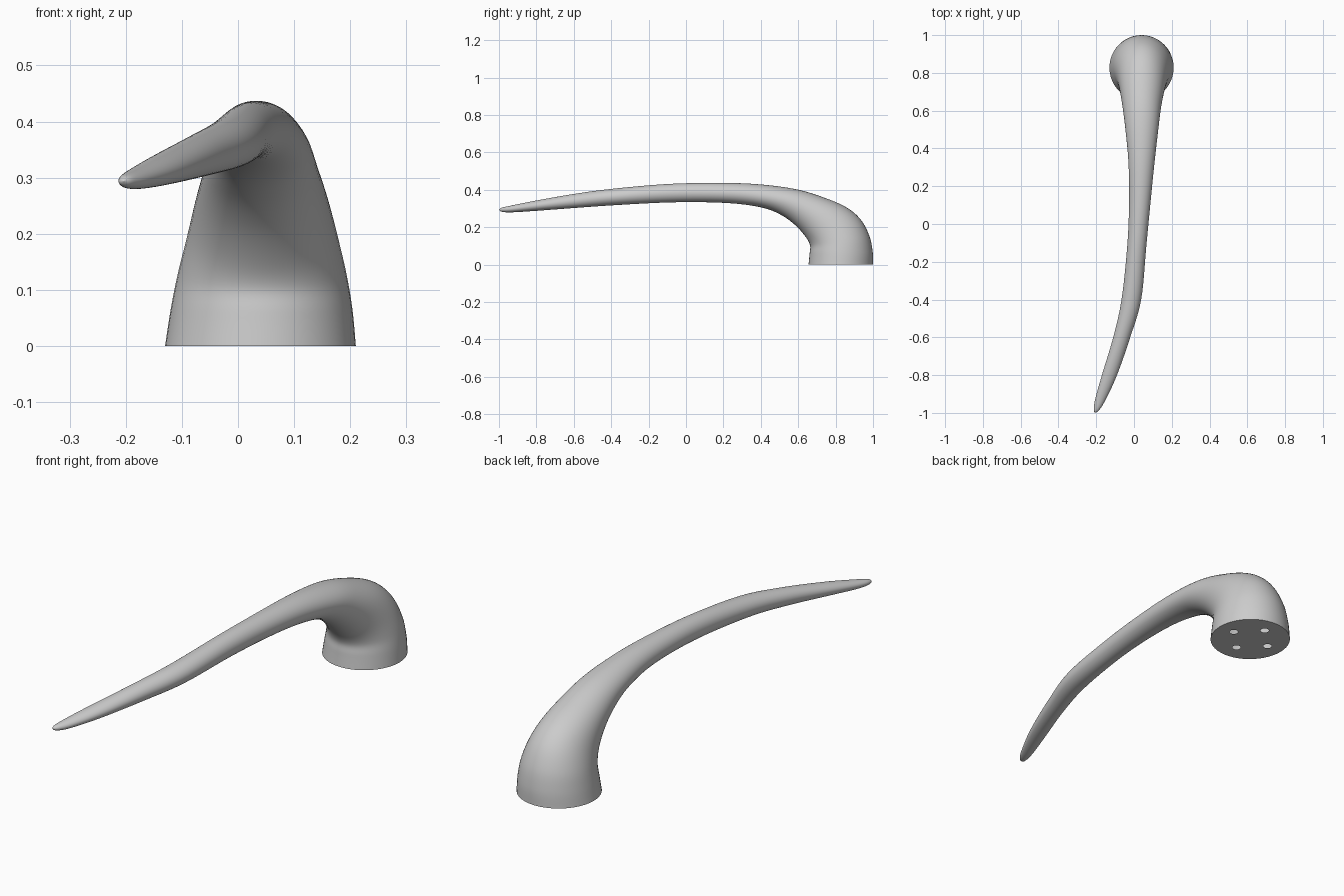
import bpy
import bmesh
import math
from mathutils import Vector

SIDES = 48      # points around each cross-section
STEPS = 6       # rings between neighbouring stations
BASE_CENTRE = Vector((0.04, 0.83, 0.0))

cube = bpy.data.objects.get("Cube")
if cube:
    bpy.data.objects.remove(cube, do_unlink=True)


def make_material(name, colour):
    material = bpy.data.materials.new(name)
    material.use_nodes = True
    material.diffuse_color = colour
    material.node_tree.nodes["Principled BSDF"].inputs["Base Color"].default_value = colour
    return material


def spline(a, b, c, d, t):
    """Smooth interpolation from b to c, guided by a and d."""
    return [0.5 * (2 * q + (r - p) * t + (2 * p - 5 * q + 4 * r - s) * t * t
                   + (3 * q - p - 3 * r + s) * t ** 3)
            for p, q, r, s in zip(a, b, c, d)]


def add_loop(bm, points):
    """Closed ring of vertices, with the edges between them."""
    ring = [bm.verts.new(p) for p in points]
    edges = [bm.edges.new((v, ring[(i + 1) % len(ring)])) for i, v in enumerate(ring)]
    return ring, edges


def section(station):
    """Elliptical ring from outer y z, inner y z, right x and left x."""
    outer_y, outer_z, inner_y, inner_z, right, left = station
    outer = Vector(((left + right) / 2, outer_y, outer_z))
    inner = Vector(((left + right) / 2, inner_y, inner_z))
    centre, rise = (outer + inner) / 2, (outer - inner) / 2
    across = Vector(((left - right) / 2, 0, 0))
    angles = [math.tau * i / SIDES for i in range(SIDES)]
    return [centre + rise * math.cos(a) + across * math.sin(a) for a in angles]


# Stations along the handle, from the round foot to the thin tip
stations = [
    (1.0, 0, .655, 0, -.13, .21),
    (.998, .07, .661, .06, -.12, .204),
    (.98, .155, .663, .105, -.107, .193),
    (.935, .24, .635, .155, -.09, .177),
    (.86, .305, .58, .215, -.075, .16),
    (.74, .358, .51, .265, -.06, .143),
    (.58, .405, .42, .302, -.045, .128),
    (.36, .432, .28, .325, -.029, .108),
    (.12, .437, .1, .334, -.026, .087),
    (-.12, .43, -.12, .332, -.036, .065),
    (-.4, .405, -.4, .317, -.066, .038),
    (-.6, .378, -.6, .303, -.11, -.02),
    (-.8, .343, -.8, .288, -.17, -.09),
    (-.93, .317, -.93, .28, -.206, -.15),
    (-.985, .305, -.985, .283, -.213, -.184),
    (-1, .294, -1, .294, -.204, -.204),
]

# Handle skin: rings interpolated through the stations and bridged
bm = bmesh.new()
rows = []
last = len(stations) - 1
for i in range(last):
    near = [stations[min(max(k, 0), last)] for k in range(i - 1, i + 3)]
    rows += [spline(*near, step / STEPS) for step in range(STEPS)]
rings = [add_loop(bm, section(row)) for row in rows]
for (low, _), (high, _) in zip(rings, rings[1:]):
    for i in range(SIDES):
        j = (i + 1) % SIDES
        bm.faces.new((low[i], low[j], high[j], high[i]))

# Tip: close to a single point
tip_y, tip_z, tip_x = stations[-1][0], stations[-1][1], stations[-1][4]
tip = bm.verts.new((tip_x, tip_y, tip_z))
end = rings[-1][0]
for i in range(SIDES):
    bm.faces.new((end[i], end[(i + 1) % SIDES], tip))
bmesh.ops.recalc_face_normals(bm, faces=bm.faces)

# Foot: flat underside pierced by four screw holes
border = list(rings[0][1])
for quarter in range(4):
    turn = quarter * math.pi / 2
    hole = BASE_CENTRE + 0.095 * Vector((math.cos(turn), math.sin(turn), 0))
    points = [hole + 0.018 * Vector((math.cos(a), math.sin(a), 0))
              for a in (math.tau * k / 20 for k in range(20))]
    border += add_loop(bm, points)[1]
fill = bmesh.ops.triangle_fill(bm, use_beauty=True, use_dissolve=False,
                               edges=border, normal=(0, 0, -1))
for item in fill["geom"]:
    if isinstance(item, bmesh.types.BMFace):
        item.normal_update()
        if item.normal.z > 0:
            item.normal_flip()

mesh = bpy.data.meshes.new("lever_handle")
bm.to_mesh(mesh)
bm.free()
mesh.materials.append(make_material("satin grey", (0.6, 0.6, 0.6, 1)))
handle = bpy.data.objects.new("lever_handle", mesh)
bpy.context.collection.objects.link(handle)

# Smooth shading with a crisp rim at the foot
bpy.context.view_layer.objects.active = handle
handle.select_set(True)
bpy.ops.object.shade_smooth_by_angle(angle=math.radians(40))
